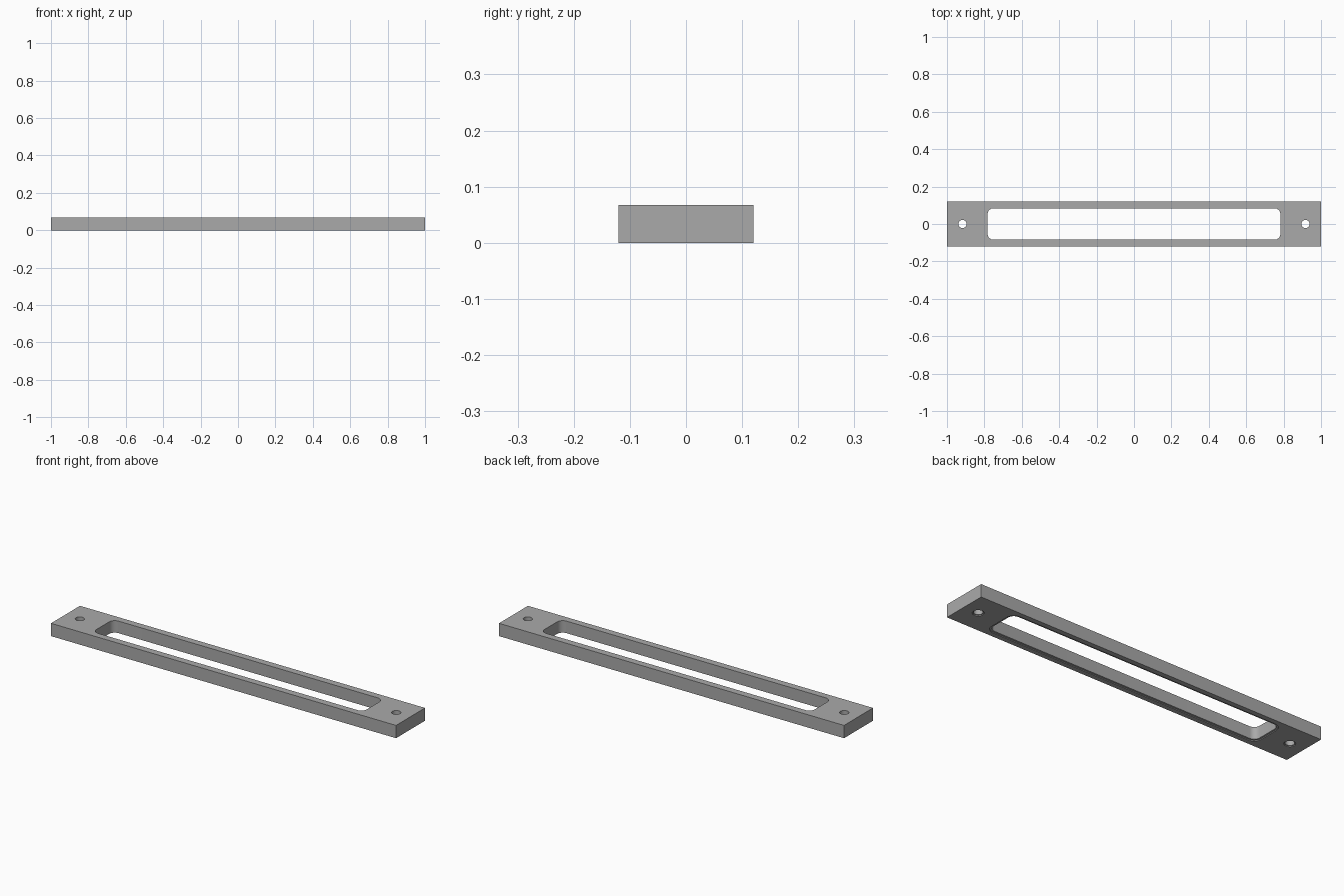
import bpy
import bmesh
from math import cos, sin, pi

default = bpy.data.objects.get("Cube")
if default:
    bpy.data.objects.remove(default, do_unlink=True)

LENGTH, WIDTH, HEIGHT = 2.0, 0.24, 0.067
WINDOW_X, WINDOW_Y, CORNER = 0.783, 0.084, 0.032
HOLE_X, HOLE_R = 0.917, 0.022
LIP, LIP_DEPTH = 0.01, 0.004

grey = bpy.data.materials.new("plain_grey")
grey.use_nodes = True
colour = (0.4, 0.4, 0.4, 1)
grey.diffuse_color = colour
grey.node_tree.nodes["Principled BSDF"].inputs["Base Color"].default_value = colour


def rounded_outline(hx, hy, r, cx=0.0, steps=8):
    """Rounded rectangle; a circle when both half sizes equal the radius."""
    points = []
    for q, (sx, sy) in enumerate([(1, 1), (-1, 1), (-1, -1), (1, -1)]):
        for i in range(steps + 1):
            a = (q + i / steps) * pi / 2
            points.append((cx + sx * (hx - r) + r * cos(a),
                           sy * (hy - r) + r * sin(a)))
    return points


def prism(name, outline, z0, z1):
    bm = bmesh.new()
    face = bm.faces.new([bm.verts.new((x, y, z0)) for x, y in outline])
    top = bmesh.ops.extrude_face_region(bm, geom=[face])["geom"]
    for v in top:
        if isinstance(v, bmesh.types.BMVert):
            v.co.z = z1
    bmesh.ops.remove_doubles(bm, verts=bm.verts, dist=1e-5)
    bmesh.ops.recalc_face_normals(bm, faces=bm.faces)
    mesh = bpy.data.meshes.new(name)
    bm.to_mesh(mesh)
    bm.free()
    mesh.materials.append(grey)
    obj = bpy.data.objects.new(name, mesh)
    bpy.context.collection.objects.link(obj)
    return obj


# Solid bar
hx, hy = LENGTH / 2, WIDTH / 2
plate = prism("slotted_plate", [(-hx, -hy), (hx, -hy), (hx, hy), (-hx, hy)], 0, HEIGHT)

# Long window and screw holes, each with a shallow wider recess underneath
cutters = []
for label, x, half_x, half_y, r in [
        ("window", 0, WINDOW_X, WINDOW_Y, CORNER),
        ("left_hole", HOLE_X, HOLE_R, HOLE_R, HOLE_R),
        ("right_hole", -HOLE_X, HOLE_R, HOLE_R, HOLE_R)]:
    lip = LIP if label == "window" else LIP / 2
    cutters.append(prism(label + "_cutter", rounded_outline(half_x, half_y, r, x),
                         -0.05, HEIGHT + 0.05))
    cutters.append(prism(label + "_recess_cutter",
                         rounded_outline(half_x + lip, half_y + lip, r + lip, x),
                         -0.03, LIP_DEPTH))

bpy.ops.object.select_all(action="DESELECT")
plate.select_set(True)
bpy.context.view_layer.objects.active = plate
for cutter in cutters:
    cutter.hide_render = True
    cut = plate.modifiers.new(cutter.name, "BOOLEAN")
    cut.operation = "DIFFERENCE"
    cut.solver = "EXACT"
    cut.object = cutter
    bpy.ops.object.modifier_apply(modifier=cut.name)
    bpy.data.objects.remove(cutter, do_unlink=True)

bpy.ops.object.shade_smooth_by_angle(angle=pi / 6)
